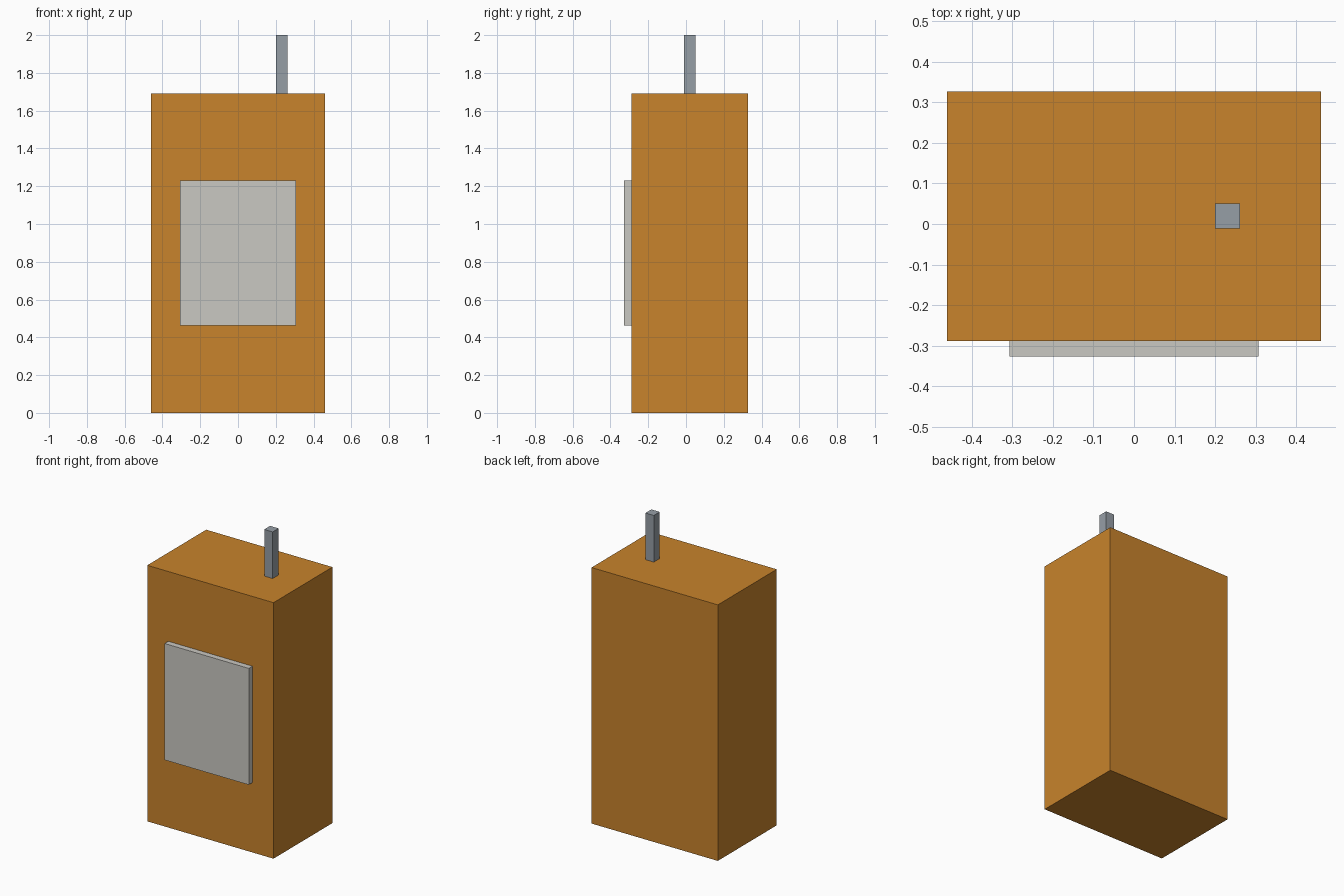
import bpy

if "Cube" in bpy.data.objects:
    bpy.data.objects.remove(bpy.data.objects["Cube"])


def material(name, rgb):
    mat = bpy.data.materials.new(name)
    mat.diffuse_color = (*rgb, 1.0)
    mat.use_nodes = True
    mat.node_tree.nodes["Principled BSDF"].inputs["Base Color"].default_value = mat.diffuse_color
    return mat


def box(name, low, high, mat):
    """Axis-aligned box between two corners."""
    centre = [(a + b) / 2 for a, b in zip(low, high)]
    size = [b - a for a, b in zip(low, high)]
    bpy.ops.mesh.primitive_cube_add(size=1, location=centre)
    obj = bpy.context.object
    obj.name = name
    obj.scale = size
    bpy.ops.object.transform_apply(location=False, rotation=False, scale=True)
    obj.data.materials.append(mat)
    return obj


orange = material("orange", (0.578, 0.227, 0.025))
light_grey = material("light grey", (0.591, 0.578, 0.539))
steel_grey = material("steel grey", (0.305, 0.342, 0.381))

# Main cabinet
box("cabinet_body", (-0.4615, -0.2885, 0), (0.4615, 0.327, 1.692), orange)

# Raised panel on the front face
box("front_panel", (-0.3077, -0.327, 0.4615), (0.3077, -0.2885, 1.231), light_grey)

# Square post standing on the roof
box("roof_post", (0.2, -0.0115, 1.692), (0.2615, 0.05, 2.0), steel_grey)
